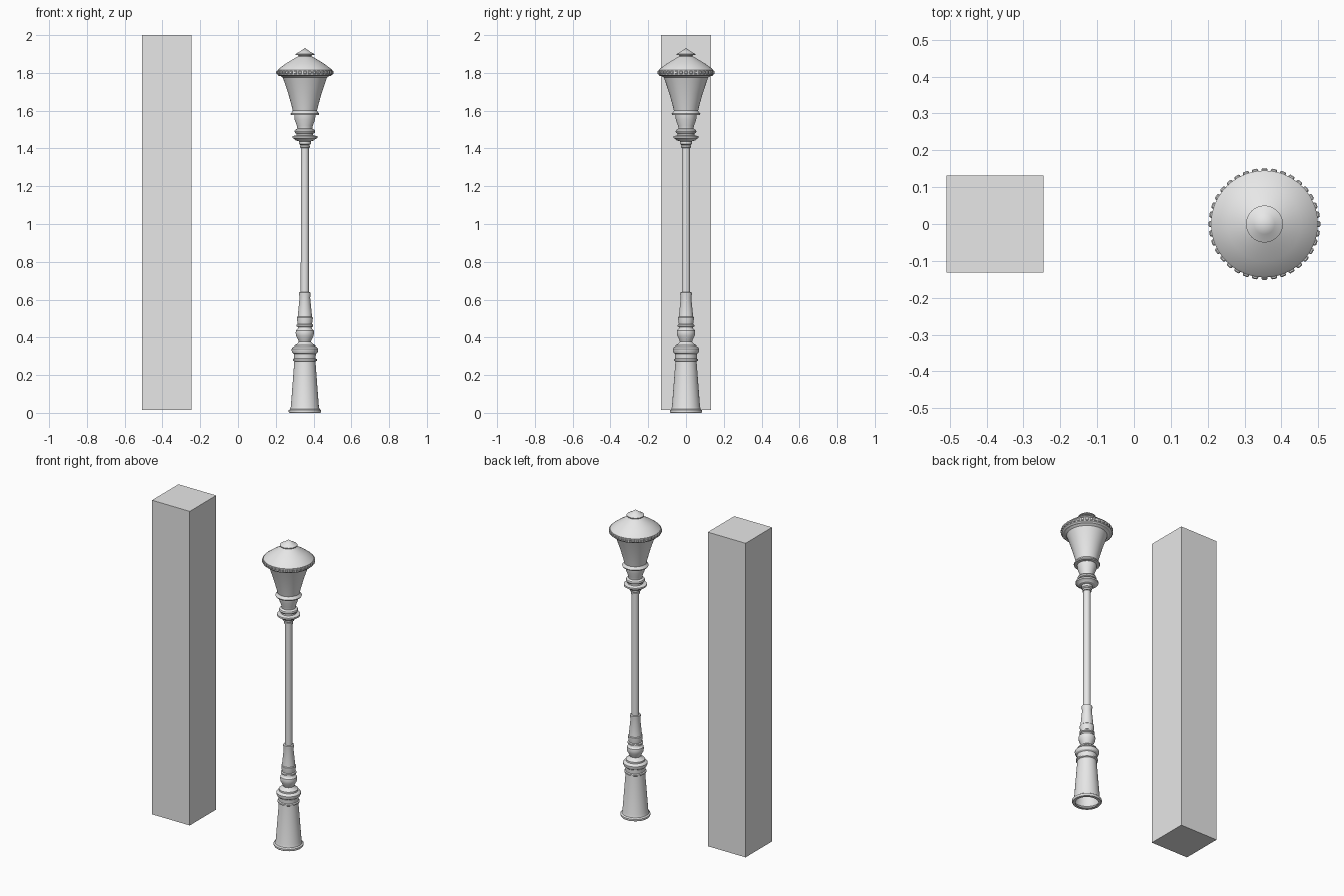
import bpy
import bmesh
from math import radians, sin, cos, tau
from mathutils import Matrix, Vector

if "Cube" in bpy.data.objects:
    bpy.data.objects.remove(bpy.data.objects["Cube"], do_unlink=True)

grey = bpy.data.materials.new("light grey")
grey.use_nodes = True
grey.diffuse_color = (0.8, 0.8, 0.8, 1)
grey.node_tree.nodes["Principled BSDF"].inputs["Base Color"].default_value = (0.8, 0.8, 0.8, 1)

LAMP_X = 0.354
SEGMENTS = 48


def finish(name, bm, location, smooth=True):
    mesh = bpy.data.meshes.new(name)
    bmesh.ops.recalc_face_normals(bm, faces=bm.faces)
    bm.to_mesh(mesh)
    bm.free()
    mesh.materials.append(grey)
    obj = bpy.data.objects.new(name, mesh)
    obj.location = location
    bpy.context.collection.objects.link(obj)
    if smooth:
        bpy.ops.object.select_all(action="DESELECT")
        obj.select_set(True)
        bpy.context.view_layer.objects.active = obj
        bpy.ops.object.shade_smooth_by_angle(angle=radians(30))
    return obj


def lathe(name, profile):
    """Turn a (radius, height) profile around the lamp axis."""
    bm = bmesh.new()
    verts = [bm.verts.new((r, 0, z)) for r, z in profile]
    edges = [bm.edges.new(pair) for pair in zip(verts, verts[1:])]
    bmesh.ops.spin(bm, geom=verts + edges, axis=(0, 0, 1), cent=(0, 0, 0),
                   angle=tau, steps=SEGMENTS, use_duplicate=False)
    bmesh.ops.remove_doubles(bm, verts=bm.verts, dist=0.0001)
    return finish(name, bm, (LAMP_X, 0, 0))


def box(bm, size, matrix):
    bmesh.ops.create_cube(bm, size=1, matrix=matrix @ Matrix.Diagonal((*size, 1)))


# Plain square pillar
bm = bmesh.new()
box(bm, (0.264, 0.264, 1.985), Matrix.Identity(4))
finish("square_pillar", bm, (-0.377, 0, 1.0075), smooth=False)

# Hollow flared foot with its collar
lathe("lamp_base", [
    (0.066, 0.0), (0.082, 0.0), (0.086, 0.006), (0.086, 0.014), (0.078, 0.02),
    (0.074, 0.035), (0.056, 0.272), (0.063, 0.276), (0.063, 0.284),
    (0.057, 0.288), (0.058, 0.312), (0.066, 0.318), (0.07, 0.328),
    (0.07, 0.338), (0.064, 0.346), (0.055, 0.35), (0.055, 0.36),
    (0.042, 0.366), (0.032, 0.378)])

# Turned bulb and tapered sleeve
lathe("turned_sleeve", [
    (0.032, 0.378), (0.036, 0.388), (0.046, 0.408), (0.049, 0.425),
    (0.047, 0.437), (0.038, 0.446), (0.036, 0.454), (0.044, 0.458),
    (0.044, 0.466), (0.038, 0.47), (0.042, 0.498), (0.042, 0.506),
    (0.038, 0.51), (0.028, 0.61), (0.031, 0.628), (0.031, 0.638), (0.021, 0.64)])

# Slim pole
lathe("pole", [(0.022, 0.638), (0.021, 1.41)])

# Stepped mouldings under the lantern
lathe("lantern_neck", [
    (0.021, 1.403), (0.026, 1.404), (0.026, 1.414), (0.023, 1.418),
    (0.032, 1.424), (0.032, 1.438), (0.048, 1.442), (0.056, 1.45),
    (0.066, 1.455), (0.066, 1.465), (0.044, 1.47), (0.044, 1.478),
    (0.052, 1.482), (0.055, 1.49), (0.052, 1.498), (0.04, 1.505),
    (0.042, 1.52), (0.054, 1.552), (0.056, 1.576)])

# Tapered lantern body
lathe("lantern_body", [
    (0.056, 1.576), (0.074, 1.578), (0.076, 1.584), (0.07, 1.59),
    (0.064, 1.6), (0.07, 1.625), (0.088, 1.69), (0.108, 1.75),
    (0.117, 1.775), (0.13, 1.784)])

# Rim, conical roof and finial
lathe("lantern_roof", [
    (0.118, 1.782), (0.138, 1.784), (0.145, 1.79), (0.145, 1.814),
    (0.14, 1.82), (0.1, 1.85), (0.045, 1.883), (0.034, 1.888),
    (0.034, 1.893), (0.05, 1.895), (0.05, 1.9), (0.028, 1.912), (0, 1.932)])

# Studs round the rim
bm = bmesh.new()
STUDS = 36
for i in range(STUDS):
    a = tau * i / STUDS
    place = Matrix.Translation(Vector((0.145 * cos(a), 0.145 * sin(a), 1.802)))
    box(bm, (0.013, 0.017, 0.018), place @ Matrix.Rotation(a, 4, "Z"))
bmesh.ops.bevel(bm, geom=bm.edges[:], offset=0.003, segments=1, affect="EDGES")
finish("rim_studs", bm, (LAMP_X, 0, 0), smooth=False)
